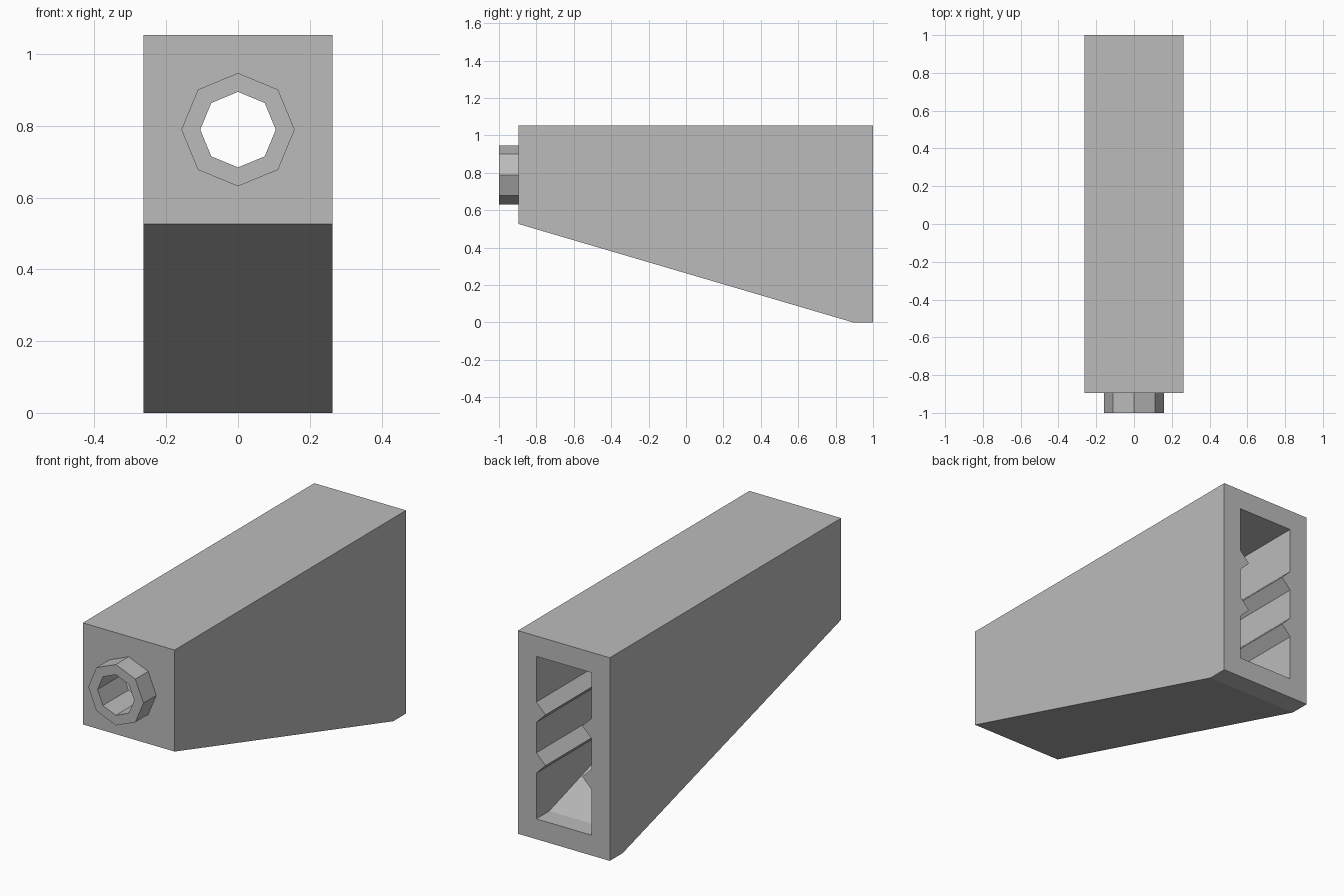
import bpy
import bmesh
from math import cos, sin, tau
from mathutils import Vector

cube = bpy.data.objects.get("Cube")
if cube:
    bpy.data.objects.remove(cube, do_unlink=True)

UNIT = 2 / 19          # one wall thickness
MID_HOLE = 7.5         # height of the nozzle axis, in units

grey = bpy.data.materials.new("grey")
grey.use_nodes = True
grey.diffuse_color = (0.5, 0.5, 0.5, 1)
grey.node_tree.nodes["Principled BSDF"].inputs["Base Color"].default_value = (0.5, 0.5, 0.5, 1)


def place(x, y, z):
    """Units, with y counted from the front of the body, to scene space."""
    return Vector((x * UNIT, (y + 1) * UNIT - 1, z * UNIT))


def prism(name, profile, start, end, axis):
    """Extrude a (y, z) profile along x, or an (x, z) profile along y."""
    bm = bmesh.new()
    rings = []
    for t in (start, end):
        rings.append([bm.verts.new(place(t, a, b) if axis == "x" else place(a, t, b))
                      for a, b in profile])
    bm.faces.new(rings[0])
    bm.faces.new(rings[1])
    n = len(profile)
    for i in range(n):
        j = (i + 1) % n
        bm.faces.new((rings[0][i], rings[0][j], rings[1][j], rings[1][i]))
    bmesh.ops.recalc_face_normals(bm, faces=bm.faces)
    mesh = bpy.data.meshes.new(name)
    bm.to_mesh(mesh)
    bm.free()
    mesh.materials.append(grey)
    obj = bpy.data.objects.new(name, mesh)
    bpy.context.collection.objects.link(obj)
    return obj


def octagon(radius):
    return [(radius * cos(tau * i / 8), MID_HOLE + radius * sin(tau * i / 8)) for i in range(8)]


def cut(target, cutter):
    mod = target.modifiers.new("cut", "BOOLEAN")
    mod.operation = "DIFFERENCE"
    mod.solver = "EXACT"
    mod.object = cutter
    bpy.context.view_layer.objects.active = target
    bpy.ops.object.modifier_apply(modifier=mod.name)


# Tapered housing and octagonal nozzle
housing = prism("housing", [(0, 5), (17, 0), (18, 0), (18, 10), (0, 10)], -2.5, 2.5, "x")
nozzle = prism("nozzle", octagon(1.5), -1, 0, "y")

# Hollow inside, open at the back, and the bore through the nozzle
cavity = prism("cavity_cutter", [(1, 6), (17, 1), (19, 1), (19, 9), (1, 9)], -1.5, 1.5, "x")
bore = prism("bore_cutter", octagon(1), -2, 1.5, "y")
cut(housing, cavity)
cut(housing, bore)
cut(nozzle, bore)
for cutter in (cavity, bore):
    bpy.data.objects.remove(cutter, do_unlink=True)

# Ridges along both inner walls; the lower pair starts where the floor drops away
for level, height, start in (("upper", 6.25, 0.5), ("lower", 3.75, 6.6)):
    for side, sign in (("left", 1), ("right", -1)):
        profile = [(sign, height), (sign * 1.5, height + 0.5), (sign * 1.7, height + 0.5),
                   (sign * 1.7, height - 0.5), (sign * 1.5, height - 0.5)]
        prism(f"{level}_{side}_ridge", profile, start, 18, "y")
